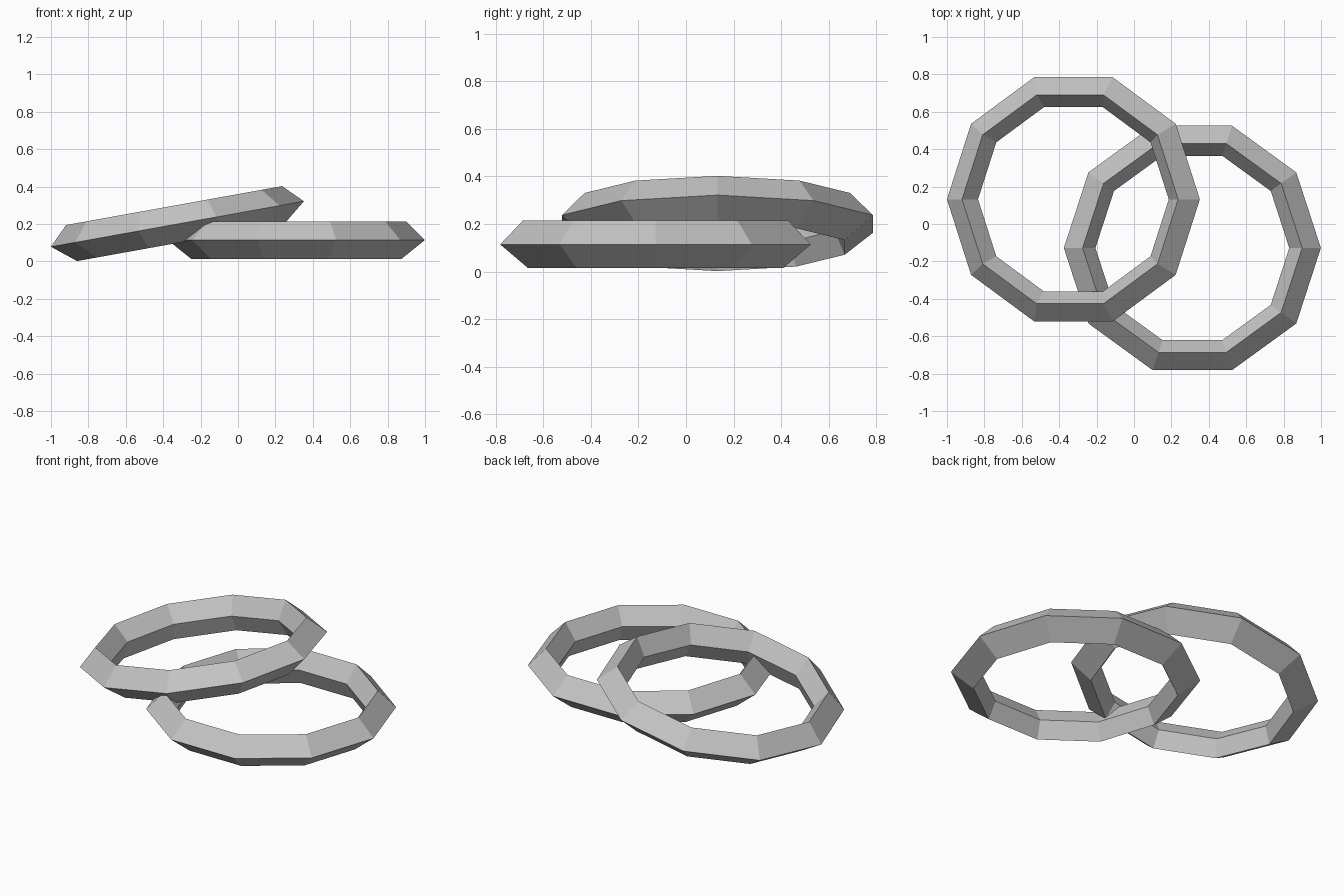
import bpy
import bmesh
from math import cos, sin, pi, radians

cube = bpy.data.objects.get("Cube")
if cube:
    bpy.data.objects.remove(cube, do_unlink=True)

# One plain grey for both rings
grey = bpy.data.materials.new("grey_metal")
grey.use_nodes = True
colour = (0.55, 0.55, 0.55, 1)
grey.diffuse_color = colour
grey.node_tree.nodes["Principled BSDF"].inputs["Base Color"].default_value = colour

# Lopsided diamond section: (radius, height) of outer, top, inner and bottom edges
SECTION = [(0.687, 0), (0.587, 0.1), (0.518, 0), (0.563, -0.1)]
SIDES = 10


def make_ring(name, location, tilt):
    bm = bmesh.new()
    loops = []
    for i in range(SIDES):
        a = 2 * pi * i / SIDES
        loops.append([bm.verts.new((r * cos(a), r * sin(a), z)) for r, z in SECTION])
    n = len(SECTION)
    for i in range(SIDES):
        here, there = loops[i], loops[(i + 1) % SIDES]
        for j in range(n):
            k = (j + 1) % n
            bm.faces.new((here[j], there[j], there[k], here[k]))
    bmesh.ops.recalc_face_normals(bm, faces=bm.faces)
    mesh = bpy.data.meshes.new(name)
    bm.to_mesh(mesh)
    bm.free()
    mesh.materials.append(grey)
    ring = bpy.data.objects.new(name, mesh)
    ring.location = location
    ring.rotation_euler.y = tilt
    bpy.context.collection.objects.link(ring)


# Flat ring, and the tilted ring linked through it
make_ring("flat_ring", (0.312, -0.128, 0.114), 0)
make_ring("tilted_ring", (-0.324, 0.132, 0.2), radians(-10.2))
